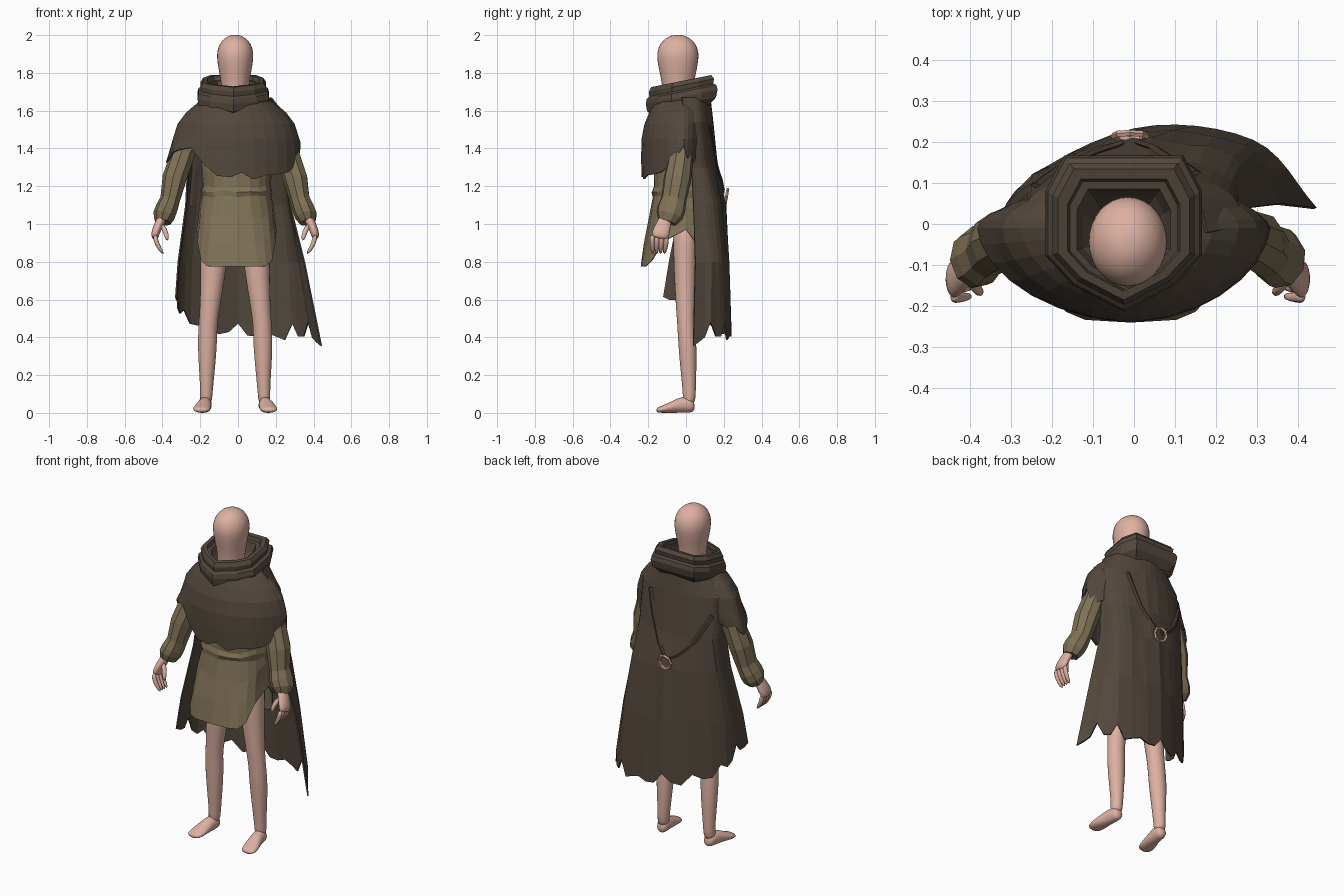
import bpy, bmesh, math, random
from mathutils import Vector
from mathutils.bvhtree import BVHTree

if "Cube" in bpy.data.objects:
    bpy.data.objects.remove(bpy.data.objects["Cube"])

random.seed(4)
CX = -0.015  # centre line of the body


def material(name, rgb):
    m = bpy.data.materials.new(name)
    m.diffuse_color = (*rgb, 1)
    m.use_nodes = True
    m.node_tree.nodes["Principled BSDF"].inputs["Base Color"].default_value = m.diffuse_color
    return m


SKIN = material("skin", (0.73, 0.44, 0.36))
CLOTH = material("olive_cloth", (0.215, 0.168, 0.093))
DARK = material("dark_brown_cloth", (0.086, 0.064, 0.046))
STRAP = material("strap_leather", (0.066, 0.042, 0.031))


def loft(name, rings, mat, closed=True, caps=True, subsurf=0, thick=0):
    """Skin a list of equal-length point rings."""
    bm = bmesh.new()
    vs = [[bm.verts.new(p) for p in r] for r in rings]
    n = len(rings[0])
    for a, b in zip(vs, vs[1:]):
        for i in range(n if closed else n - 1):
            j = (i + 1) % n
            bm.faces.new((a[i], a[j], b[j], b[i]))
    if caps:
        bm.faces.new(vs[0])
        bm.faces.new(vs[-1])
    bmesh.ops.recalc_face_normals(bm, faces=bm.faces)
    me = bpy.data.meshes.new(name)
    bm.to_mesh(me)
    bm.free()
    me.materials.append(mat)
    ob = bpy.data.objects.new(name, me)
    bpy.context.collection.objects.link(ob)
    if subsurf:
        me.polygons.foreach_set("use_smooth", [True] * len(me.polygons))
        ob.modifiers.new("round", 'SUBSURF').levels = subsurf
        ob.modifiers["round"].render_levels = subsurf
    if thick:
        ob.modifiers.new("thickness", 'SOLIDIFY').thickness = thick
    return ob


def ring(c, ra, rb, n=12, u=(1, 0, 0), v=(0, 1, 0)):
    u, v, c = Vector(u), Vector(v), Vector(c)
    return [c + u * ra * math.cos(2 * math.pi * i / n) + v * rb * math.sin(2 * math.pi * i / n)
            for i in range(n)]


def tube(name, secs, mat, n=8, **kw):
    """secs: (x, y, z, ra, rb); sections stand square to the path, rb along y."""
    pts = [Vector(s[:3]) for s in secs]
    rings = []
    for i, s in enumerate(secs):
        t = (pts[min(i + 1, len(pts) - 1)] - pts[max(i - 1, 0)]).normalized()
        u = Vector((0, 1, 0)).cross(t).normalized()
        rings.append(ring(pts[i], s[3], s[4], n, u, t.cross(u)))
    return loft(name, rings, mat, **kw)


def side(secs, s):
    return [(CX + s * q[0], *q[1:]) for q in secs]


def catmull(pts, n):
    pts = [Vector(p) for p in pts]
    out = []
    for k in range(n):
        f = k / (n - 1) * (len(pts) - 1)
        i = min(int(f), len(pts) - 2)
        t = f - i
        b, c = pts[i], pts[i + 1]
        a = pts[i - 1] if i else 2 * b - c
        d = pts[i + 2] if i + 2 < len(pts) else 2 * c - b
        out.append(0.5 * (2 * b + (c - a) * t + (2 * a - 5 * b + 4 * c - d) * t * t
                          + (3 * b - a - 3 * c + d) * t ** 3))
    return out


def power(c, e):
    return math.copysign(abs(c) ** e, c)


# Head and neck
head = [(1.55, .075), (1.66, .072), (1.72, .074), (1.77, .080), (1.82, .090), (1.87, .098),
        (1.91, .099), (1.955, .086), (1.987, .055), (2.002, .02)]
loft("head", [ring((CX, -.043, z), r, r * 1.14, 16) for z, r in head], SKIN, subsurf=1)

# Limbs, mirrored
leg = [(.10, 0, 1.04, .085, .08), (.11, -.004, .9, .080, .066), (.115, -.004, .75, .069, .063),
       (.135, -.003, .55, .054, .052), (.145, .0, .46, .051, .047), (.147, .008, .36, .054, .051),
       (.15, .014, .2, .041, .042), (.152, .018, .1, .033, .035), (.156, .015, .04, .034, .034)]
foot = [(.155, .046, .033, .018, .02), (.157, .032, .04, .036, .04), (.16, -.02, .045, .037, .046),
        (.17, -.07, .032, .044, .033), (.178, -.12, .02, .051, .021), (.18, -.160, .014, .036, .013)]
sleeve = [(.17, 0, 1.53, .08, .08), (.27, -.02, 1.39, .066, .062), (.32, -.045, 1.24, .066, .074),
          (.343, -.065, 1.13, .054, .068), (.362, -.078, 1.08, .060, .076),
          (.376, -.088, 1.045, .060, .072), (.384, -.10, 1.01, .044, .05)]
palm = [(.380, -.10, 1.05, .028, .034), (.402, -.118, 1.0, .026, .042),
        (.425, -.135, .95, .024, .05), (.425, -.14, .92, .019, .046)]
thumb = [(.392, -.13, 1.0, .017, .017), (.365, -.16, .955, .016, .016), (.358, -.17, .91, .011, .011)]
for s, tag in ((-1, "left"), (1, "right")):
    loft(tag + "_leg", [ring(q[:3], q[3], q[4]) for q in side(leg, s)], SKIN, subsurf=1)
    loft(tag + "_foot", [ring(q[:3], q[3], q[4], 12, (1, 0, 0), (0, 0, 1)) for q in side(foot, s)],
         SKIN, subsurf=1)
    tube(tag + "_sleeve", side(sleeve, s), CLOTH, n=9)
    tube(tag + "_palm", side(palm, s), SKIN, n=10, subsurf=1)
    tube(tag + "_thumb", side(thumb, s), SKIN, n=6, subsurf=1)
    for i in range(4):
        y = -.178 + i * .025
        finger = [(.424, y, .945, .016, .017), (.418, y - .002, .895, .015, .016),
                  (.378, y * .8 - .033, .838, .010, .011)]
        tube(f"{tag}_finger_{i + 1}", side(finger, s), SKIN, n=6, subsurf=1)

# Tunic: body rows, then a flared skirt with side slits
N = 20


def tunic_row(rx, yf, yb, zf, e=.8):
    row = []
    for i in range(N):
        a = 2 * math.pi * i / N
        c, sn = math.cos(a), math.sin(a)
        y = (yb if sn > 0 else -yf) * power(sn, e)
        row.append(Vector((-.008 + rx * power(c, e), y, zf(c))))
    return row


body = [(1.56, .15, -.11, .09), (1.42, .19, -.17, .09), (1.27, .187, -.175, .09),
        (1.20, .180, -.172, .08), (1.175, .190, -.182, .085), (1.145, .184, -.174, .085)]
rows = [tunic_row(rx, yf, yb, lambda c, z=z: z) for z, rx, yf, yb in body]
for f, rx, yf, yb, e in ((.3, .197, -.192, .085, .72), (.65, .203, -.218, .09, .62), (1, .212, -.24, .1, .55)):
    rows.append(tunic_row(rx, yf, yb, lambda c, f=f: 1.145 + f * (.775 + .195 * c ** 8 - 1.145), e))
for r in rows[2:-1]:  # uneven cloth
    for p in r:
        p.z += random.uniform(-.008, .008)
        p.y *= random.uniform(.97, 1.03)
loft("tunic", rows, CLOTH, caps=False, thick=.006)

# Shoulder mantle with ragged hem, height of the hem given by angle (0 = +x, 90 = front)
HEM = [(0, 1.42), (25, 1.30), (40, 1.25), (58, 1.28), (75, 1.24), (90, 1.27), (105, 1.23),
       (120, 1.30), (130, 1.40), (155, 1.38), (180, 1.31), (200, 1.36), (270, 1.42),
       (340, 1.33), (360, 1.42)]


def hem_at(d):
    for (a, za), (b, zb) in zip(HEM, HEM[1:]):
        if a <= d <= b:
            return za + (zb - za) * (d - a) / (b - a)


def mantle_row(z, rx, yf, yb, hem_mix):
    row = []
    for i in range(30):
        d = i * 12
        c, sn = math.cos(math.radians(d)), math.sin(math.radians(d))
        zz = z + hem_mix * (hem_at(d) - z)
        if hem_mix == 1:
            zz += random.uniform(-.02, .02)
        y = (yf if sn > 0 else -yb) * power(sn, 1.15)
        w = rx + (.03 * hem_mix if c < -.3 else 0)
        row.append(Vector((-.01 + w * power(c, 1.1), y - .01 * abs(c), zz)))
    return row


mantle = [(1.68, .13, -.13, .08, 0), (1.645, .20, -.17, .105, 0), (1.59, .265, -.195, .12, 0),
          (1.53, .31, -.22, .125, 0), (1.45, .335, -.236, .12, 0), (1.45, .34, -.238, .11, .5),
          (1.45, .342, -.236, .10, 1)]
loft("mantle", [mantle_row(*m) for m in mantle], DARK, caps=False, thick=.008)

# Long cloak: control rows run from the left edge round the back to the right edge
CLOAK = [
    (1.67, [(-.19, -.02), (-.15, .08), (0, .13), (.14, .08), (.18, -.02)]),
    (1.54, [(-.29, .0), (-.22, .09), (0, .145), (.21, .09), (.28, .0)]),
    (1.30, [(-.27, .0), (-.23, .11), (0, .165), (.22, .12), (.26, .03)]),
    (1.10, [(-.28, -.03), (-.25, .11), (0, .208), (.24, .16), (.28, .04)]),
    (.80, [(-.32, -.09), (-.28, .09), (0, .222), (.27, .195), (.355, .05)]),
    (.55, [(-.333, -.12), (-.29, .08), (0, .233), (.29, .205), (.445, .04)])]
COLS = 25
curves = [catmull([(x, y, z) for x, y in pts], COLS) for z, pts in CLOAK]
hem = catmull([(0, 0, z) for z in (.64, .57, .47, .43, .41, .43, .38)], COLS)
for i, p in enumerate(curves[-1]):
    p.z = hem[i].z + (random.uniform(.01, .06) * (1 if i % 3 == 0 else -.5) if 0 < i < COLS - 1 else -.025)
for r in curves[2:-1]:
    for i in range(1, COLS - 1):
        r[i].y += random.uniform(-.006, .006)
cloak = loft("cloak", curves, DARK, closed=False, caps=False, thick=.008)

# Folded cowl round the neck: one angular outline, scaled ring by ring and tilted forward
OUT = [(.0, -.195), (.125, -.13), (.19, -.06), (.19, .1), (.145, .185), (-.145, .185),
       (-.19, .1), (-.19, -.06), (-.125, -.13)]
FOLDS = [(.78, 1.60), (.96, 1.635), (1.0, 1.675), (.97, 1.70), (.89, 1.71), (.91, 1.735),
         (.84, 1.757), (.72, 1.757), (.69, 1.735), (.60, 1.735), (.52, 1.69), (.34, 1.65)]
loft("cowl", [[Vector((-.025 + x * s, -.018 + y * s - .02 * (1 - s), z + y * s * .2)) for x, y in OUT]
              for s, z in FOLDS], DARK, caps=False)

# Back straps laid on the cloak, meeting at a ring
tree = BVHTree.FromObject(cloak, bpy.context.evaluated_depsgraph_get())


def on_back(x, z):
    hit = tree.ray_cast(Vector((x, 2, z)), Vector((0, -1, 0)))[0]
    return Vector((x, (hit.y if hit else .12) + .006, z))


for tag, pts in (("left", [(-.24, 1.44), (-.17, 1.30), (-.09, 1.21), (-.03, 1.17)]),
                 ("right", [(.15, 1.52), (.11, 1.38), (.06, 1.26), (.012, 1.18)])):
    path = [on_back(p.x, p.y) for p in catmull([(x, z, 0) for x, z in pts], 9)]
    rings = []
    for i, p in enumerate(path):
        t = (path[min(i + 1, 8)] - path[max(i - 1, 0)]).normalized()
        w = t.cross(Vector((0, 1, 0))).normalized()
        rings.append(ring(p, .015, .007, 4, w, t.cross(w)))
    loft(tag + "_back_strap", rings, STRAP)

c = on_back(-.01, 1.145) + Vector((0, .006, 0))
bpy.ops.mesh.primitive_torus_add(major_segments=8, minor_segments=5, major_radius=.04,
                                 minor_radius=.008, location=c, rotation=(math.radians(80), 0, 0))
buckle = bpy.context.object
buckle.name = "strap_ring"
buckle.data.materials.append(SKIN)
